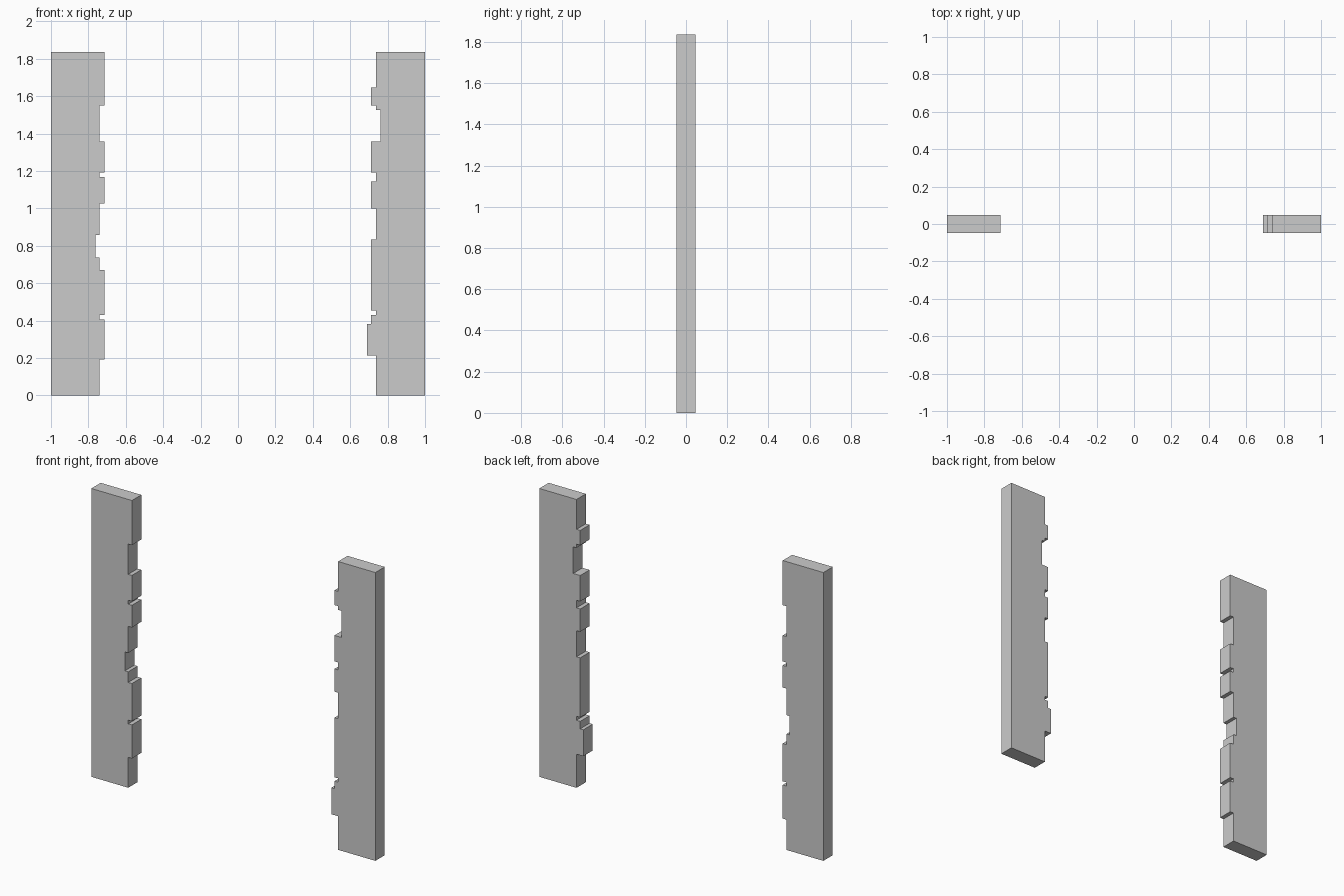
import bpy, bmesh

if "Cube" in bpy.data.objects:
    bpy.data.objects.remove(bpy.data.objects["Cube"])

HALF_DEPTH = 0.047

# Each step: (top of step z, inner edge x)
LEFT = [(0.193, -0.74), (0.407, -0.714), (0.43, -0.74), (0.67, -0.714),
        (0.738, -0.74), (0.858, -0.763), (1.027, -0.74), (1.168, -0.714),
        (1.193, -0.74), (1.358, -0.714), (1.551, -0.74), (1.835, -0.714)]
RIGHT = [(0.214, 0.738), (0.382, 0.69), (0.43, 0.712), (0.455, 0.738),
         (0.834, 0.712), (1.0, 0.738), (1.145, 0.712), (1.193, 0.738),
         (1.358, 0.712), (1.527, 0.761), (1.551, 0.738), (1.645, 0.712),
         (1.835, 0.738)]


def jagged_jamb(name, outer_x, steps):
    """Extrude a stepped side profile through the wall thickness."""
    profile = [(outer_x, 0.0)]
    z = 0.0
    for top, x in steps:
        profile += [(x, z), (x, top)]
        z = top
    profile.append((outer_x, z))

    bm = bmesh.new()
    face = bm.faces.new([bm.verts.new((x, -HALF_DEPTH, z)) for x, z in profile])
    extruded = bmesh.ops.extrude_face_region(bm, geom=[face], use_keep_orig=True)
    moved = [g for g in extruded["geom"] if isinstance(g, bmesh.types.BMVert)]
    bmesh.ops.translate(bm, verts=moved, vec=(0, 2 * HALF_DEPTH, 0))
    bmesh.ops.recalc_face_normals(bm, faces=bm.faces)
    mesh = bpy.data.meshes.new(name)
    bm.to_mesh(mesh)
    bm.free()
    bpy.context.collection.objects.link(bpy.data.objects.new(name, mesh))


# Two broken-brick jambs on either side of the opening
jagged_jamb("left_jamb", -1.0, LEFT)
jagged_jamb("right_jamb", 1.0, RIGHT)
